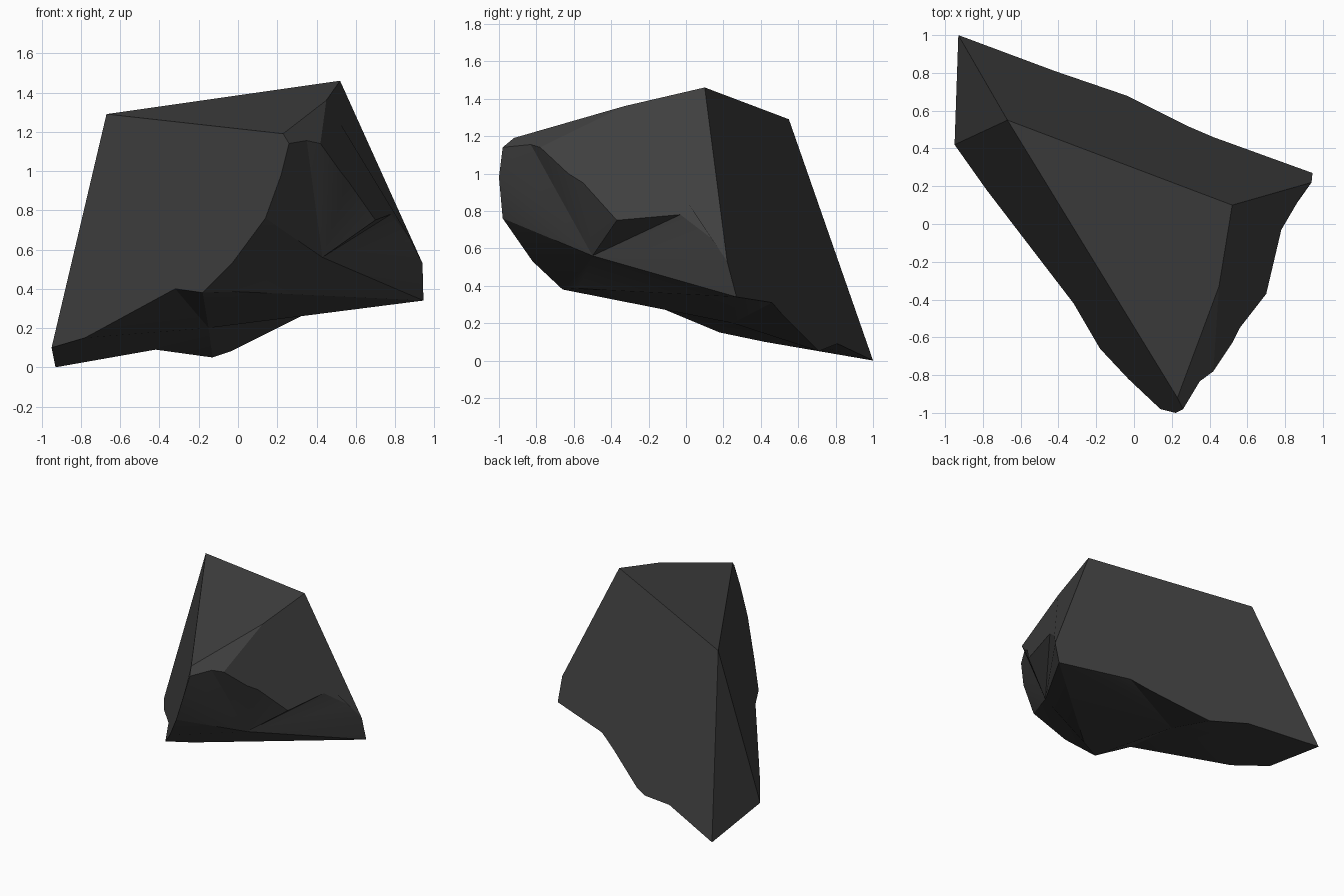
import bpy
import bmesh
import math

default_cube = bpy.data.objects.get("Cube")
if default_cube:
    bpy.data.objects.remove(default_cube, do_unlink=True)

# Single dark stone colour
stone = bpy.data.materials.new("dark_stone")
stone.use_nodes = True
colour = (0.05, 0.05, 0.05, 1)
stone.diffuse_color = colour
shader = next(n for n in stone.node_tree.nodes if n.type == "BSDF_PRINCIPLED")
shader.inputs["Base Color"].default_value = colour
shader.inputs["Roughness"].default_value = 0.9

bm = bmesh.new()


def corner(x, y, z):
    return bm.verts.new((x, y, z))


def rim(*points):
    """A chain of points along a broken edge."""
    return [corner(*p) for p in points]


def facet(*verts):
    return bm.faces.new(verts)


def broken_face(loop, centre):
    """Fan of triangles filling a rough, uneven outline."""
    hub = corner(*centre)
    for a, b in zip(loop, loop[1:] + loop[:1]):
        facet(a, b, hub)


# Main corners of the cleaved block
left_peak = corner(-.67, .55, 1.29)
main_peak = corner(.52, .10, 1.46)
front_peak = corner(.23, -.92, 1.19)
shoulder = corner(.45, -.33, 1.36)
back_foot = corner(-.93, 1, 0)
side_foot = corner(-.95, .42, .10)
tip_top = corner(.94, .22, .53)
tip_base = corner(.945, .27, .34)

# Broken edges, listed along each cleaved side
under_rim = rim((-.78, .18, .15), (-.32, -.42, .40), (-.18, -.66, .38))
front_rim = rim((-.03, -.82, .53), (.14, -.98, .76), (.22, -1, .98), (.26, -.98, 1.14))
notch = corner(.35, -.83, 1.155)
right_rim = rim((.42, -.78, 1.14), (.52, -.63, 1), (.56, -.55, .95), (.70, -.37, .75),
                (.78, -.03, .78), (.88, .14, .65))
back_rim = rim((.42, .46, .31), (.28, .52, .24), (-.04, .68, .08),
               (-.13, .71, .05), (-.42, .81, .09))
crease = corner(0, -.57, .385)

# Flat cleaved sides
facet(left_peak, front_peak, shoulder, main_peak)
facet(left_peak, side_foot, *under_rim, *front_rim, front_peak)
facet(left_peak, back_foot, side_foot)
facet(main_peak, shoulder, *right_rim, tip_top)
facet(shoulder, front_peak, front_rim[-1], notch, right_rim[0])
facet(left_peak, main_peak, tip_top, tip_base, *back_rim, back_foot)

# Rough fractured front and underside
broken_face([under_rim[-1], *front_rim, notch, *right_rim, tip_top, tip_base, crease],
            (.43, -.50, .56))
broken_face([side_foot, *under_rim, crease, tip_base, *back_rim, back_foot],
            (-.15, .25, .20))

bmesh.ops.recalc_face_normals(bm, faces=bm.faces)
mesh = bpy.data.meshes.new("rock_chunk")
bm.to_mesh(mesh)
bm.free()
mesh.materials.append(stone)
rock = bpy.data.objects.new("rock_chunk", mesh)
bpy.context.collection.objects.link(rock)

# Soften the fractures while keeping the cleaved edges crisp
bpy.ops.object.select_all(action="DESELECT")
rock.select_set(True)
bpy.context.view_layer.objects.active = rock
bpy.ops.object.shade_smooth_by_angle(angle=math.radians(25))
